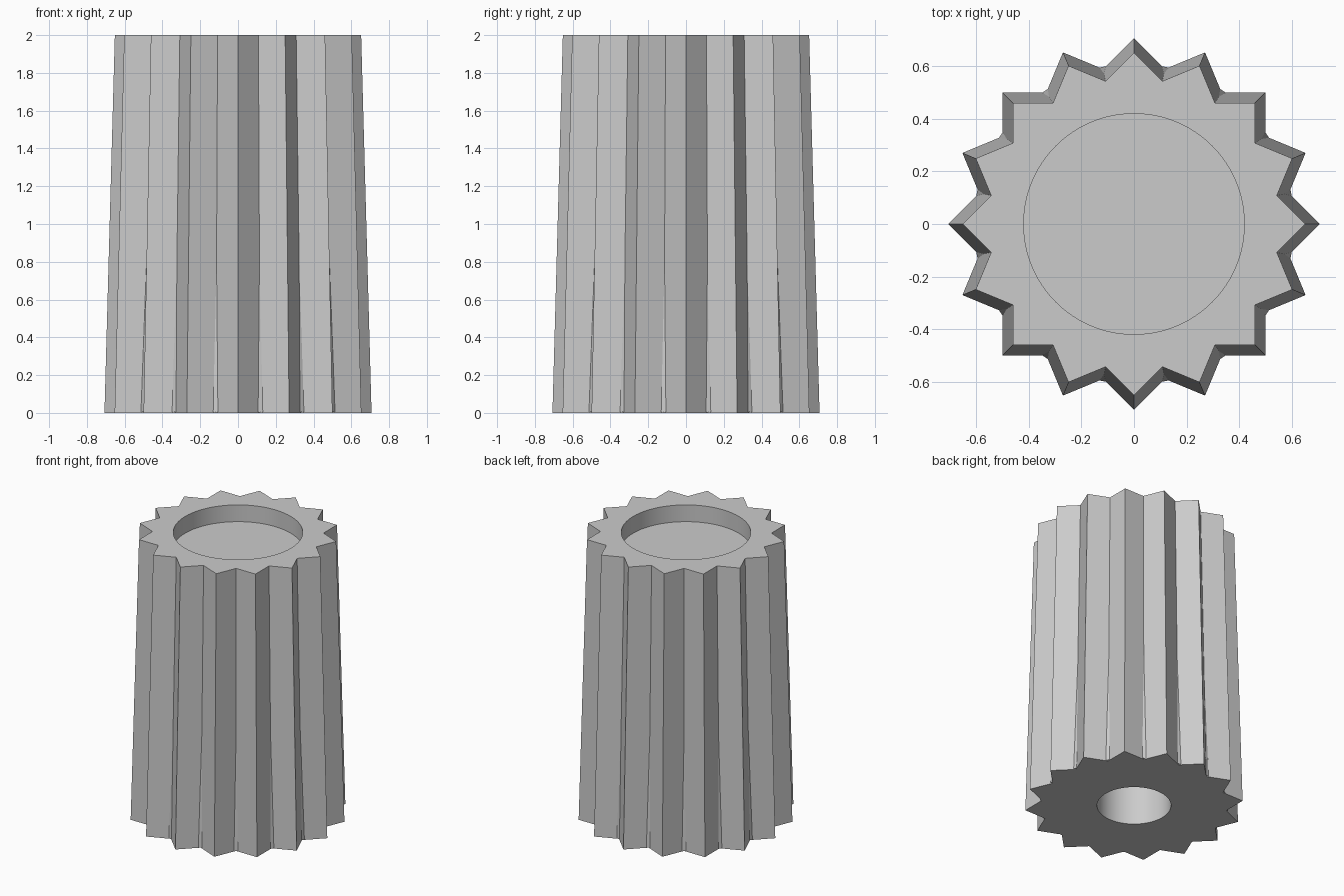
import bpy
import bmesh
from math import cos, sin, pi

cube = bpy.data.objects.get("Cube")
if cube:
    bpy.data.objects.remove(cube, do_unlink=True)

POINTS = 16
HEIGHT = 2.0

grey = bpy.data.materials.new("plain grey")
grey.use_nodes = True
GREY = (0.6, 0.6, 0.6, 1)
grey.diffuse_color = GREY
grey.node_tree.nodes["Principled BSDF"].inputs["Base Color"].default_value = GREY


def ring(tip, z):
    """Outline of overlapping squares: tips and valleys by turns."""
    valley = tip * cos(pi / 4) / cos(pi / 4 - pi / POINTS)
    return [((valley if i % 2 else tip) * cos(i * pi / POINTS),
             (valley if i % 2 else tip) * sin(i * pi / POINTS), z)
            for i in range(2 * POINTS)]


def loft(name, lower, upper):
    """Solid between two outlines with the same number of points."""
    bm = bmesh.new()
    a = [bm.verts.new(p) for p in lower]
    b = [bm.verts.new(p) for p in upper]
    n = len(a)
    for i in range(n):
        j = (i + 1) % n
        bm.faces.new((a[i], a[j], b[j], b[i]))
    bm.faces.new(a[::-1])
    bm.faces.new(b)
    mesh = bpy.data.meshes.new(name)
    bm.to_mesh(mesh)
    bm.free()
    mesh.materials.append(grey)
    obj = bpy.data.objects.new(name, mesh)
    bpy.context.collection.objects.link(obj)
    return obj


def circle(radius, z, n=96):
    return [(radius * cos(2 * pi * i / n), radius * sin(2 * pi * i / n), z)
            for i in range(n)]


def combine(target, tool, operation):
    """Apply a boolean and drop the helper."""
    bpy.context.view_layer.objects.active = target
    mod = target.modifiers.new("cut", "BOOLEAN")
    mod.operation = operation
    mod.solver = "EXACT"
    mod.object = tool
    bpy.ops.object.modifier_apply(modifier=mod.name)
    bpy.data.objects.remove(tool, do_unlink=True)


# Tapered star-shaped body
body = loft("fluted_body", ring(0.707, 0), ring(0.652, HEIGHT))

# Round core that just fills the valleys near the base
core = loft("core", circle(0.61, 0.004), circle(0.543, HEIGHT - 0.05))
combine(body, core, "UNION")

# Shallow recess in the top
recess = loft("recess_cutter", circle(0.42, HEIGHT - 0.12), circle(0.42, HEIGHT + 0.1))
combine(body, recess, "DIFFERENCE")

# Deep round socket in the base
socket = loft("socket_cutter", circle(0.24, -0.1), circle(0.24, HEIGHT - 0.3))
combine(body, socket, "DIFFERENCE")

# Smooth round walls, crisp flutes
bpy.ops.object.select_all(action="DESELECT")
body.select_set(True)
bpy.context.view_layer.objects.active = body
bpy.ops.object.shade_smooth_by_angle(angle=pi / 9)
